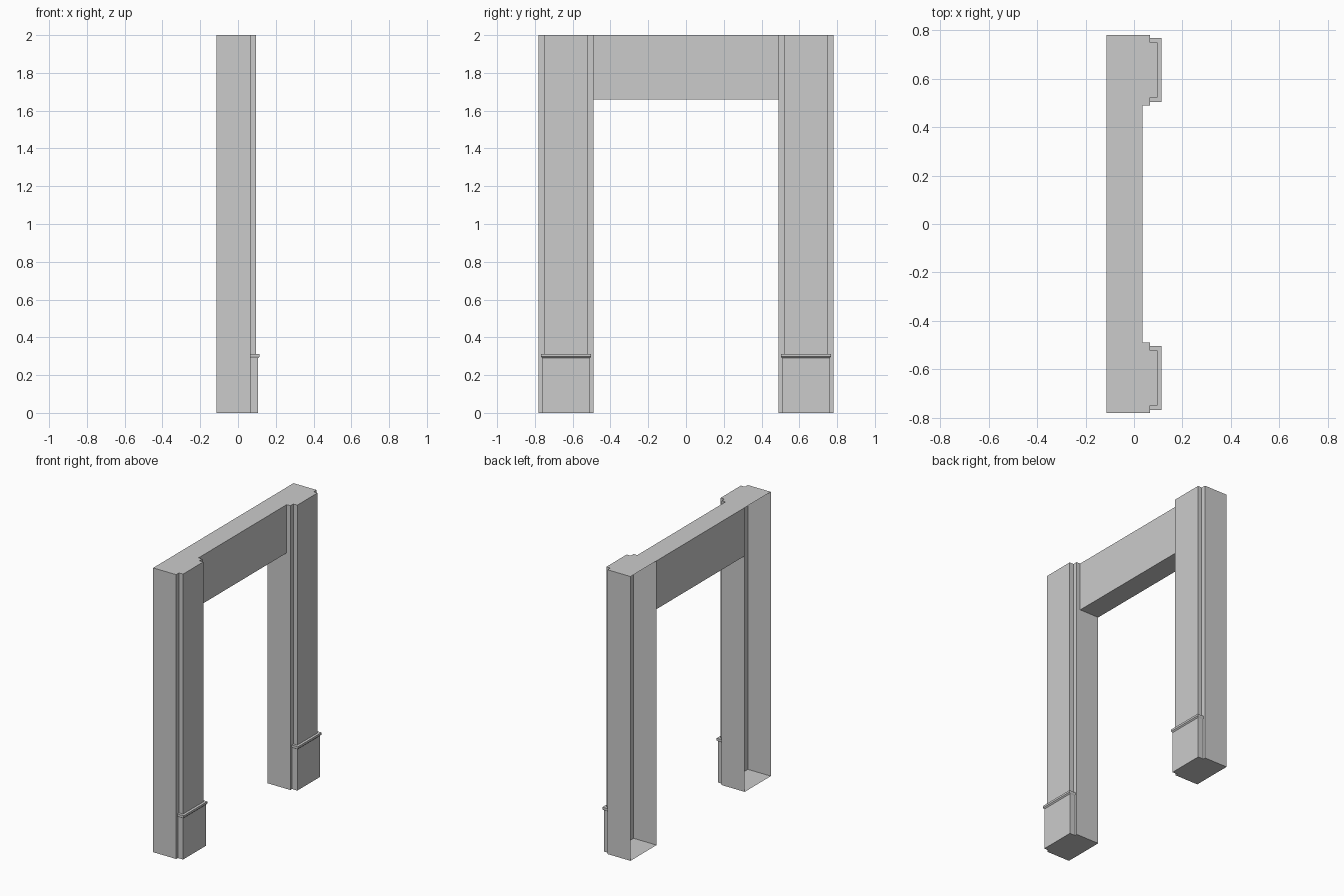
import bpy, bmesh
from mathutils import Vector

if "Cube" in bpy.data.objects:
    bpy.data.objects.remove(bpy.data.objects["Cube"])


def loft(name, rings, open_sides=()):
    """Stack rectangular rings (z, x0, x1, y0, y1); omit faces pointing along open_sides."""
    bm = bmesh.new()
    loops = [[bm.verts.new((x, y, z)) for x, y in ((x0, y0), (x1, y0), (x1, y1), (x0, y1))]
             for z, x0, x1, y0, y1 in rings]
    bm.faces.new(loops[0][::-1])
    bm.faces.new(loops[-1])
    for a, b in zip(loops, loops[1:]):
        for i in range(4):
            j = (i + 1) % 4
            bm.faces.new((a[i], a[j], b[j], b[i]))
    bm.normal_update()
    gone = [f for f in bm.faces if any(f.normal.dot(Vector(d)) > 0.99 for d in open_sides)]
    bmesh.ops.delete(bm, geom=gone, context='FACES')
    mesh = bpy.data.meshes.new(name)
    bm.to_mesh(mesh)
    bm.free()
    obj = bpy.data.objects.new(name, mesh)
    bpy.context.collection.objects.link(obj)
    return obj


def box(name, x, y, z, open_sides=()):
    return loft(name, [(h, *x, *y) for h in z], open_sides)


def mirror_y(obj):
    obj.modifiers.new("Mirror", 'MIRROR').use_axis = (False, True, False)


BACK = (-1, 0, 0)

# Posts: hollow, open at the wall side
mirror_y(box("post", (-0.114, 0.065), (0.49, 0.78), (0, 2), [BACK]))

# Raised strip on the face of each post
mirror_y(box("pilaster_strip", (0.065, 0.096), (0.522, 0.748), (0.31, 2), [BACK]))

# Plinth block with a flared lip at the foot of each post
mirror_y(loft("plinth", [
    (0, 0.065, 0.106, 0.508, 0.762),
    (0.29, 0.065, 0.106, 0.508, 0.762),
    (0.298, 0.065, 0.114, 0.503, 0.767),
    (0.312, 0.065, 0.114, 0.503, 0.767),
], [BACK]))

# Lintel spanning the posts, ends hidden against them
box("lintel", (-0.114, 0.036), (-0.49, 0.49), (1.66, 2), [(0, 1, 0), (0, -1, 0)])
